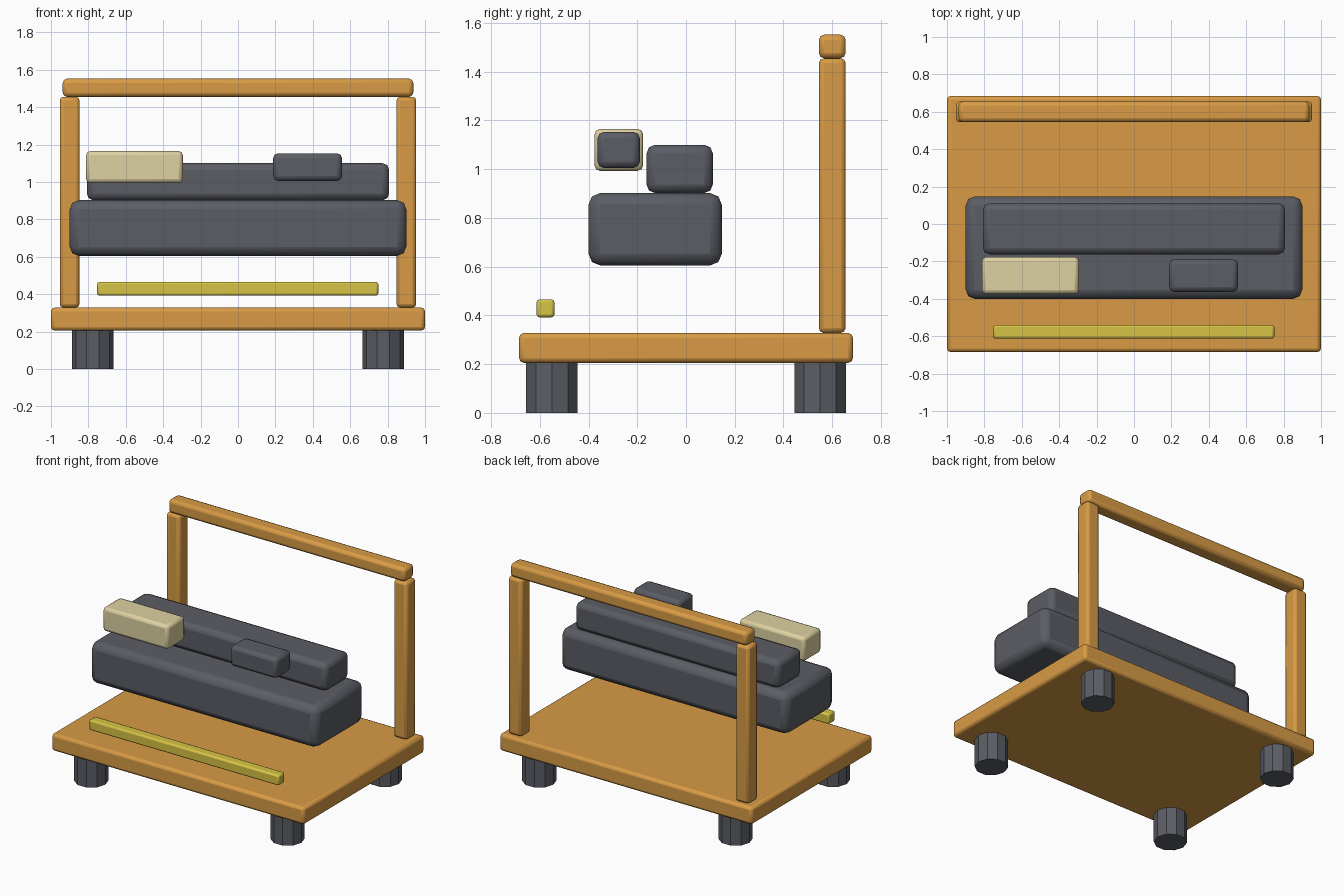
import bpy

if "Cube" in bpy.data.objects:
    bpy.data.objects.remove(bpy.data.objects["Cube"])


def material(name, color):
    m = bpy.data.materials.new(name)
    m.diffuse_color = (*color, 1)
    m.use_nodes = True
    m.node_tree.nodes["Principled BSDF"].inputs["Base Color"].default_value = m.diffuse_color
    return m


WOOD = material("wood", (0.69, 0.33, 0.06))
DARK = material("dark_grey", (0.105, 0.11, 0.13))
CREAM = material("cream", (0.73, 0.64, 0.36))
YELLOW = material("yellow", (0.68, 0.55, 0.06))


def box(name, x, y, z, bevel, mat):
    """Rounded box from (min, max) ranges."""
    ranges = (x, y, z)
    bpy.ops.mesh.primitive_cube_add(size=1, location=[(a + b) / 2 for a, b in ranges])
    ob = bpy.context.object
    ob.name = name
    ob.scale = [b - a for a, b in ranges]
    bpy.ops.object.transform_apply(location=False, rotation=False, scale=True)
    ob.data.materials.append(mat)
    mod = ob.modifiers.new("rounded_edges", "BEVEL")
    mod.width = bevel
    mod.segments = 2
    bpy.ops.object.shade_smooth_by_angle()
    return ob


# Platform
box("platform", (-1, 1), (-0.685, 0.685), (0.205, 0.328), 0.02, WOOD)

# Ten-sided feet, one corner pointing sideways
for sx, side in ((-1, "left"), (1, "right")):
    for sy, end in ((-1, "front"), (1, "back")):
        bpy.ops.mesh.primitive_cylinder_add(
            vertices=10, radius=0.111, depth=0.21,
            location=(sx * 0.777, sy * 0.55, 0.105), rotation=(0, 0, 1.5707963))
        foot = bpy.context.object
        foot.name = f"{end}_{side}_foot"
        foot.data.materials.append(DARK)

    # Back posts
    box(f"{side}_post", (sx * 0.9 - 0.053, sx * 0.9 + 0.053),
        (0.545, 0.655), (0.328, 1.455), 0.02, WOOD)

# Top rail
box("top_rail", (-0.937, 0.937), (0.545, 0.655), (1.455, 1.552), 0.022, WOOD)

# Stacked dark body
box("lower_body", (-0.9, 0.9), (-0.4, 0.147), (0.605, 0.902), 0.048, DARK)
box("upper_body", (-0.808, 0.808), (-0.162, 0.11), (0.902, 1.1), 0.035, DARK)

# Small blocks and the front bar
box("cream_block", (-0.812, -0.295), (-0.375, -0.176), (0.993, 1.165), 0.022, CREAM)
box("dark_block", (0.188, 0.556), (-0.363, -0.189), (1.005, 1.153), 0.026, DARK)
box("front_bar", (-0.753, 0.75), (-0.613, -0.54), (0.392, 0.466), 0.012, YELLOW)
